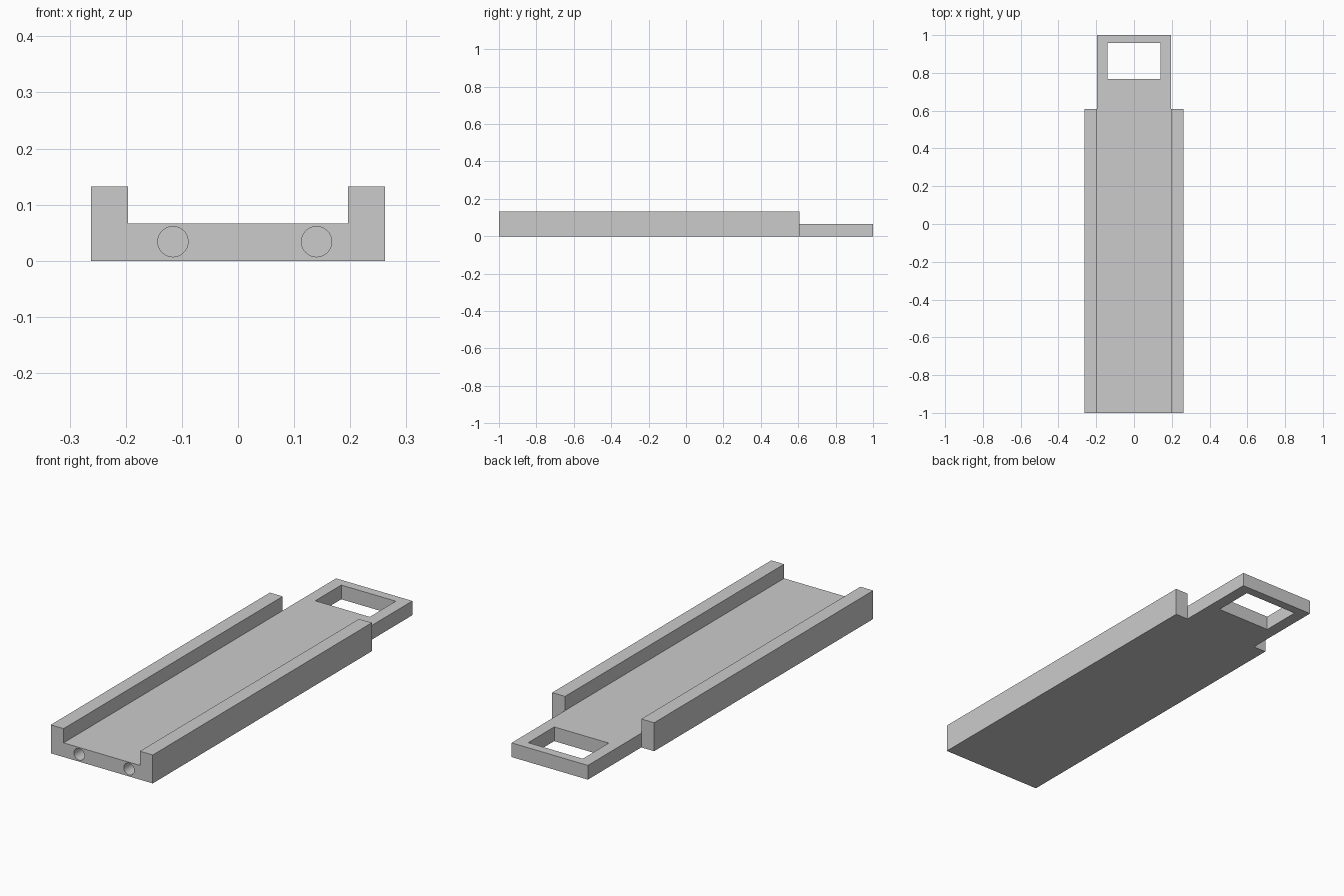
import bpy, bmesh
from math import pi
from mathutils import Matrix

default = bpy.data.objects.get("Cube")
if default:
    bpy.data.objects.remove(default, do_unlink=True)

grey = bpy.data.materials.new("plain grey")
grey.use_nodes = True
colour = (0.6, 0.6, 0.6, 1)
grey.diffuse_color = colour
grey.node_tree.nodes["Principled BSDF"].inputs["Base Color"].default_value = colour

DECK, RAIL = 0.066, 0.132
HOLE_Z, HOLE_R, HOLE_DEPTH = 0.034, 0.027, 0.2


def add_object(name, bm):
    mesh = bpy.data.meshes.new(name)
    bm.to_mesh(mesh)
    bm.free()
    mesh.materials.append(grey)
    obj = bpy.data.objects.new(name, mesh)
    bpy.context.collection.objects.link(obj)
    return obj


def raise_faces(bm, faces, height):
    new = bmesh.ops.extrude_face_region(bm, geom=faces)["geom"]
    verts = [g for g in new if isinstance(g, bmesh.types.BMVert)]
    bmesh.ops.translate(bm, vec=(0, 0, height), verts=verts)
    bmesh.ops.delete(bm, geom=faces, context="FACES_ONLY")


# Plan of the tray: outer columns are the rails, the rear cell is the handle slot
xs = [-0.262, -0.196, -0.14, 0.14, 0.196, 0.262]
ys = [-1, 0.608, 0.767, 0.958, 1]
bm = bmesh.new()
grid = [[bm.verts.new((x, y, 0)) for y in ys] for x in xs]
for i in range(5):
    for j in range(4):
        rail_column = i in (0, 4)
        slot = i == 2 and j == 2
        if (rail_column and j > 0) or slot:
            continue
        bm.faces.new((grid[i][j], grid[i + 1][j], grid[i + 1][j + 1], grid[i][j + 1]))
for v in [v for v in bm.verts if not v.link_faces]:
    bm.verts.remove(v)

# Deck thickness, keeping the underside, then the two side rails
floor = bm.faces[:]
underside = bmesh.ops.duplicate(bm, geom=floor)["geom"]
raise_faces(bm, floor, DECK)
bmesh.ops.remove_doubles(bm, verts=bm.verts[:], dist=1e-5)
rail_tops = [f for f in bm.faces
             if abs(f.calc_center_median().x) > 0.2
             and all(abs(v.co.z - DECK) < 1e-4 for v in f.verts)]
raise_faces(bm, rail_tops, RAIL - DECK)
bmesh.ops.dissolve_limit(bm, angle_limit=0.01, verts=bm.verts[:], edges=bm.edges[:])
bmesh.ops.recalc_face_normals(bm, faces=bm.faces[:])
tray = add_object("sliding_tray", bm)

# Two round blind holes in the front edge
bm = bmesh.new()
for x in (-0.116, 0.14):
    place = Matrix.Translation((x, -1, HOLE_Z)) @ Matrix.Rotation(pi / 2, 4, "X")
    bmesh.ops.create_cone(bm, cap_ends=True, segments=48, radius1=HOLE_R,
                          radius2=HOLE_R, depth=2 * HOLE_DEPTH, matrix=place)
cutter = add_object("front_hole_cutter", bm)
cutter.hide_render = True
cutter.hide_set(True)
cut = tray.modifiers.new("front_holes", "BOOLEAN")
cut.operation = "DIFFERENCE"
cut.solver = "EXACT"
cut.object = cutter

bpy.context.view_layer.objects.active = tray
tray.select_set(True)
bpy.ops.object.modifier_apply(modifier=cut.name)
bpy.data.objects.remove(cutter, do_unlink=True)
bpy.ops.object.shade_smooth_by_angle()
